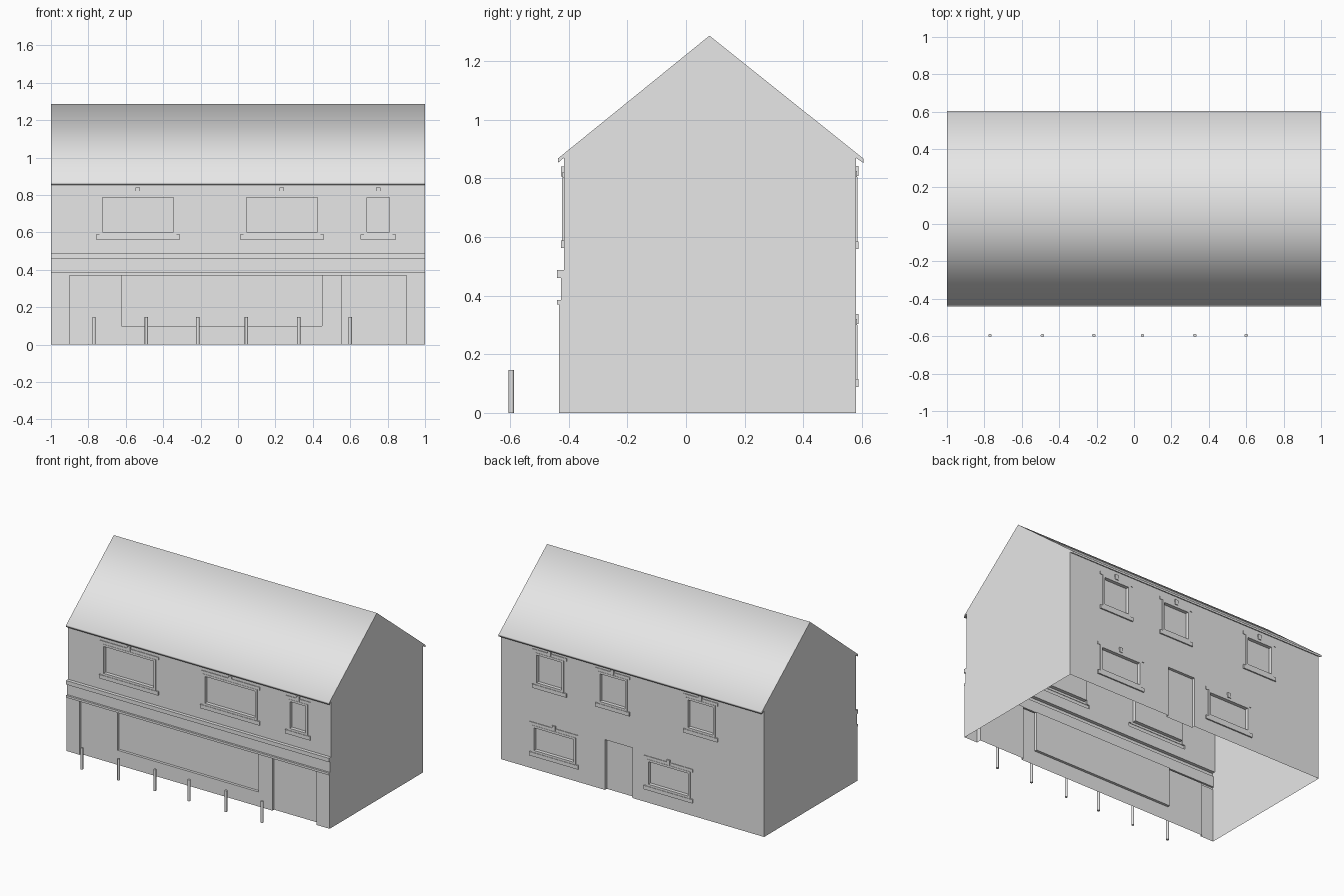
import bpy, bmesh

cube = bpy.data.objects.get("Cube")
if cube:
    bpy.data.objects.remove(cube, do_unlink=True)

GREY = (0.8, 0.8, 0.8, 1)
mat = bpy.data.materials.new("plain_grey")
mat.use_nodes = True
mat.diffuse_color = GREY
mat.node_tree.nodes["Principled BSDF"].inputs["Base Color"].default_value = GREY


def finish(name, bm, smooth=False):
    bmesh.ops.remove_doubles(bm, verts=bm.verts, dist=1e-5)
    mesh = bpy.data.meshes.new(name)
    bm.to_mesh(mesh)
    bm.free()
    mesh.materials.append(mat)
    for p in mesh.polygons:
        p.use_smooth = smooth
    obj = bpy.data.objects.new(name, mesh)
    bpy.context.collection.objects.link(obj)
    return obj


def relief_wall(name, side, bands, panels):
    """Open sheet whose rectangles stand out or sink in; later panels win."""
    xs = sorted({-1, 1} | {v for p in panels for v in p[:2]})
    zs = sorted({v for p in bands + panels for v in p[2:4]})
    bm = bmesh.new()

    def out(x, z):
        return [p[4] for p in bands + panels
                if p[0] < x < p[1] and p[2] < z < p[3]][-1]

    def quad(*pts):
        pts = [(x, side * y, z) for x, y, z in pts]
        bm.faces.new([bm.verts.new(p) for p in (pts if side < 0 else pts[::-1])])

    depth = [[out((a + b) / 2, (c + d) / 2) for c, d in zip(zs, zs[1:])]
             for a, b in zip(xs, xs[1:])]
    for i, (a, b) in enumerate(zip(xs, xs[1:])):
        for j, (c, d) in enumerate(zip(zs, zs[1:])):
            y = depth[i][j]
            quad((a, y, c), (b, y, c), (b, y, d), (a, y, d))
            # returns between neighbouring cells
            if i + 1 < len(depth) and depth[i + 1][j] != y:
                n = depth[i + 1][j]
                quad((b, y, c), (b, n, c), (b, n, d), (b, y, d))
            if j + 1 < len(depth[i]) and depth[i][j + 1] != y:
                n = depth[i][j + 1]
                quad((a, y, d), (b, y, d), (b, n, d), (a, n, d))
    return finish(name, bm)


def window(x0, x1, z0, z1, wall):
    """Lintel, keystone, sill, thin frame and sunk pane."""
    mid, e, f = (x0 + x1) / 2, 0.02, 0.015
    return [
        (x0 - e, x1 + e, z1, z1 + 0.02, wall + 0.004),
        (mid - 0.012, mid + 0.012, z1 + 0.004, z1 + 0.038, wall + 0.009),
        (x0 - e, x1 + e, z0 - 0.026, z0, wall + 0.009),
        (x0, x1, z0, z1, wall + 0.006),
        (x0 + f, x1 - f, z0 + f, z1 - f, wall - 0.018),
    ]


# Front wall: plinth storey, ledge, sign board, cornice, upper wall
TOP = 0.87
front_bands = [
    (-1, 1, 0, 0.37, 0.433), (-1, 1, 0.37, 0.385, 0.44),
    (-1, 1, 0.385, 0.46, 0.427), (-1, 1, 0.46, 0.487, 0.44),
    (-1, 1, 0.487, TOP, 0.417),
]
shopfront = [
    (-0.9, 0.555, 0, 0.37, 0.418),
    (-0.623, 0.45, 0.1, 0.37, 0.4),
    (0.555, 0.9, 0, 0.37, 0.4),
]
front_windows = [p for x0, x1 in ((-0.74, -0.33), (0.03, 0.44), (0.675, 0.825))
                 for p in window(x0, x1, 0.588, 0.802, 0.417)]
relief_wall("front_wall", -1, front_bands, shopfront + front_windows)

# Back wall with door and windows
back_panels = [(0, 0.21, 0, 0.345, 0.56)]
for x0, x1 in ((0.52, 0.74), (0.04, 0.26), (-0.63, -0.41)):
    back_panels += window(x0, x1, 0.585, 0.805, 0.58)
for x0, x1 in ((0.43, 0.76), (-0.44, -0.11)):
    back_panels += window(x0, x1, 0.115, 0.3, 0.58)
relief_wall("back_wall", 1, [(-1, 1, 0, TOP, 0.58)], back_panels)

# Gable ends follow the front wall section
roof = [(-0.417, 0.868), (-0.437, 0.853), (-0.437, 0.868), (0.08, 1.287),
        (0.605, 0.868), (0.605, 0.853), (0.58, 0.868)]
section = [(-y, z) for b in front_bands for y, z in ((b[4], b[2]), (b[4], b[3]))]
section += roof[1:-1] + [(0.58, TOP), (0.58, 0)]
for name, x in (("left_gable", 1), ("right_gable", -1)):
    bm = bmesh.new()
    pts = section[::-1] if x < 0 else section
    face = bm.faces.new([bm.verts.new((x, y, z)) for y, z in pts])
    face.normal_update()
    if face.normal.x * x < 0:
        face.normal_flip()
    bmesh.ops.triangulate(bm, faces=[face])
    finish(name, bm)

# Pitched roof with eaves, softly shaded over the ridge
bm = bmesh.new()
ends = [[bm.verts.new((x, y, z)) for y, z in roof] for x in (-1, 1)]
for i in range(len(roof) - 1):
    bm.faces.new((ends[0][i], ends[1][i], ends[1][i + 1], ends[0][i + 1]))
finish("roof", bm, smooth=True)

# Row of pavement posts
for i, x in enumerate((-0.77, -0.49, -0.215, 0.045, 0.325, 0.6)):
    bpy.ops.mesh.primitive_cylinder_add(vertices=12, radius=0.009, depth=0.147,
                                        location=(x, -0.596, 0.0735))
    post = bpy.context.object
    post.name = f"post_{i + 1}"
    post.data.materials.append(mat)
    bpy.ops.object.shade_smooth_by_angle()
